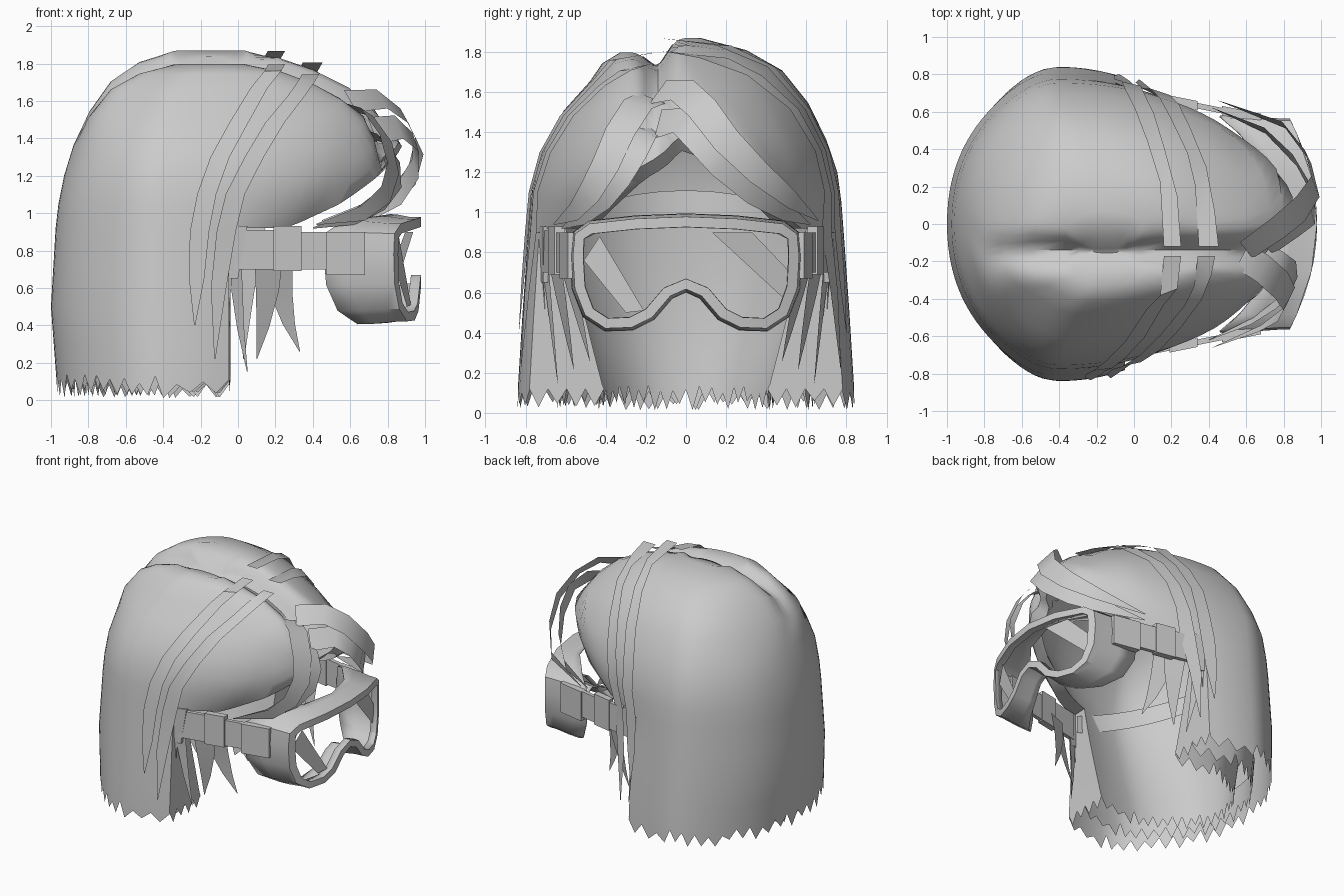
import bpy, bmesh, math, random
from mathutils import Vector

if "Cube" in bpy.data.objects:
    bpy.data.objects.remove(bpy.data.objects["Cube"])

random.seed(4)
grey = bpy.data.materials.new("grey")
grey.diffuse_color = (0.6, 0.6, 0.6, 1)
grey.use_nodes = True
grey.node_tree.nodes["Principled BSDF"].inputs["Base Color"].default_value = grey.diffuse_color


def finish(name, bm, smooth=None, thick=0):
    bmesh.ops.recalc_face_normals(bm, faces=bm.faces)
    me = bpy.data.meshes.new(name)
    bm.to_mesh(me)
    bm.free()
    ob = bpy.data.objects.new(name, me)
    bpy.context.collection.objects.link(ob)
    me.materials.append(grey)
    if thick:
        m = ob.modifiers.new("thickness", 'SOLIDIFY')
        m.thickness, m.offset = thick, 0
    if smooth:
        bpy.ops.object.select_all(action='DESELECT')
        ob.select_set(True)
        bpy.context.view_layer.objects.active = ob
        bpy.ops.object.shade_smooth_by_angle(angle=math.radians(smooth))
    return ob


# Head sections: height, back x, front x, half width, x of widest point
ROWS = [(1.88, -.22, -.08, .015, -.15), (1.875, -.29, 0, .07, -.16), (1.86, -.37, .10, .20, -.18),
        (1.80, -.54, .34, .36, -.25), (1.70, -.69, .54, .48, -.3), (1.54, -.80, .72, .61, -.35),
        (1.36, -.88, .83, .70, -.38), (1.20, -.93, .83, .755, -.4), (1.05, -.96, .74, .775, -.4),
        (.92, -.975, .56, .785, -.4), (.5, -1.0, .56, .815, -.4), (.1, -.97, .56, .84, -.4), (0, -.965, .56, .84, -.4)]
CAP = 10


def section(z):
    for a, b in zip(ROWS, ROWS[1:]):
        if z >= b[0]:
            t = (a[0] - z) / (a[0] - b[0])
            return [p + (q - p) * t for p, q in zip(a, b)][1:]
    return ROWS[-1][1:]


def clamp(v):
    return min(1, max(0, v))


def groove(x, y, z):
    """Lower the left lobe and press in the parting."""
    if z <= 1.2:
        return Vector((x, y, z))
    side = 1 / (1 + math.exp(min(50, (y + .13) / .03)))
    dip = math.exp(-((y + .14) / .07) ** 2)
    fade = clamp((x + .95) / .5)
    k = 1.015 - .11 * side * (.4 + .6 * fade) - .16 * dip * fade
    if x > .3:
        x += (.05 * (1 - side) - .1 * dip) * clamp((x - .3) / .3) * clamp((z - 1.2) / .15)
    return Vector((x, y, 1.2 + (z - 1.2) * k))


def surface(a, z):
    b, f, w, c = section(z)
    co, si = math.cos(a), math.sin(a)
    r = f - c if co > 0 else c - b
    top = clamp((z - 1.75) / .12)
    shift = clamp((z - 1.34) / .22) * (abs(co) ** 4 * (1 - top) + top)
    if co < 0:
        w *= 1 - .05 * math.sin(2 * a) ** 2
    y = w * math.copysign(abs(si) ** (1 - .5 * top), si)
    return groove(c + r * co, y - .14 * shift, z)


def inside(p, z):
    sy = .52 + .3 * clamp((z - .1) / .8)
    sx = .92 if p.x > 0 else .84
    return Vector((p.x * sx, p.y * sy, p.z if p.z < .92 else .92 + (p.z - .92) * .84))


# Hair shell: cap with an arched hairline, then a long curtain round the back
N = 84
bm = bmesh.new()
cols = []
for i in range(N):
    a = 2 * math.pi * i / N
    s = abs(math.sin(a))
    end = .92 + (.46 * max(0, 1 - (s / .72) ** 1.3) if math.cos(a) > 0 else 0)
    zs = [1.88 - (1.88 - r[0]) * (1.88 - end) / .96 for r in ROWS[:CAP]]
    back = math.cos(a) <= .37
    if back:
        zs += [.7, .5, .3, .14]
        zs.append(random.uniform(.01, .06) if i % 2 else random.uniform(.08, .14))
    pts = [surface(a, z) for z in zs]
    cols.append((back, [bm.verts.new(p) for p in pts],
                 [bm.verts.new(inside(p, z)) for p, z in zip(pts, zs)]))
mid = bmesh.new()
for i in range(N):
    (b0, o0, n0), (b1, o1, n1) = cols[i], cols[(i + 1) % N]
    rows = len(o0) if b0 and b1 else CAP
    for A, B in ((o0, o1), (n0, n1)):
        for k in range(rows - 1):
            bm.faces.new((A[k], A[k + 1], B[k + 1], B[k]))
    if rows == CAP:
        bm.faces.new((o0[CAP - 1], n0[CAP - 1], n1[CAP - 1], o1[CAP - 1]))
    else:
        # middle layer of the hem
        q = [mid.verts.new(o[k].co.lerp(n[k].co, .5)) for o, n, k in
             ((o0, n0, -3), (o0, n0, -1), (o1, n1, -1), (o1, n1, -3))]
        mid.faces.new(q)
    # front faces of the curtain, with a ragged hem
    if b0 != b1:
        o, n = (o0, n0) if b0 else (o1, n1)
        M = 8
        strip = [[bm.verts.new(p.co.lerp(q.co, j / M)) for p, q in zip(o[CAP - 1:], n[CAP - 1:])]
                 for j in range(M + 1)]
        for j, c in enumerate(strip):
            c[-1].co.z = random.uniform(.02, .06) if j % 2 else .12
        for c, d in zip(strip, strip[1:]):
            for k in range(len(c) - 1):
                bm.faces.new((c[k], c[k + 1], d[k + 1], d[k]))
for k in (1, 2):
    bm.faces.new([c[k][0] for c in cols])
finish("hair_shell", bm, 50)
bmesh.ops.remove_doubles(mid, verts=mid.verts, dist=.001)
finish("hem_middle_layer", mid, 50)


def ribbon(name, pairs):
    bm = bmesh.new()
    v = [[bm.verts.new(p) for p in pr] for pr in pairs]
    for p, q in zip(v, v[1:]):
        bm.faces.new((p[0], p[1], q[1], q[0]))
    finish(name, bm, 40)


def on_head(x, z, side):
    """Point on the hair at the given x and section height, lifted outward."""
    b, f, w, c = section(z)
    co = max(-.95, min(.95, (x - c) / (f - c if x > c else c - b)))
    a = side * math.acos(co)
    p = surface(a, z)
    n = (surface(a + .02, z) - surface(a - .02, z)).cross(surface(a, z - .02) - surface(a, z + .02))
    n.normalize()
    if n.y * side < 0:
        n = -n
    return p + n * .025


# Flat strands lying over each side of the head
OVER = {"rear": [(.18, 1.80), (.11, 1.7), (0, 1.5), (-.1, 1.3), (-.17, 1.1), (-.21, .9), (-.225, .65), (-.235, .4)],
        "middle": [(.36, 1.74), (.31, 1.66), (.19, 1.5), (.08, 1.3), (-.02, 1.1), (-.07, .9), (-.11, .6), (-.13, .22)]}
for side, tag in ((-1, "left"), (1, "right")):
    for key, path in OVER.items():
        prs = []
        for i, (x, z) in enumerate(path):
            h = (.045, .045, .05, .05, .05, .05, .04, .003)[i]
            x += .15 * clamp((1.7 - z) / .6) if side > 0 else 0
            prs.append([on_head(x - h, z, side), on_head(x + h, z, side)])
        # tuck the root into the parting
        root = [Vector((p.x + .02, -.17 if side < 0 else -.12, p.z + .035)) for p in prs[0]]
        ribbon(f"{key}_strand_{tag}", [root] + prs)
    # Loose pointed locks hanging beside the face
    for n, (x0, x1, y0, z0, xt, yt, zt) in enumerate([
            (-.06, .02, .72, .92, .05, .64, .15), (.09, .24, .66, .78, .10, .56, .22),
            (.14, .29, .60, .75, .33, .48, .26), (-.1, -.02, .74, .9, -.06, .7, .4)]):
        pr = []
        for t in (0, .35, .7, 1):
            mx, hw = (x0 + x1) / 2, (x1 - x0) / 2 * (1 - t ** 1.5) + .002
            x, y, z = mx + (xt - mx) * t * t, side * (y0 + (yt - y0) * t), z0 + (zt - z0) * t
            pr.append([(x - hw, y + side * hw * .4, z), (x + hw, y - side * hw * .4, z)])
        ribbon(f"loose_lock_{tag}_{n}", pr)

# Fringe strands sweeping round the forehead
FRINGE = {"right_outer": [(.60, -.14, 1.60), (.77, -.02, 1.61), (.89, .08, 1.52), (.97, .2, 1.36), (.93, .36, 1.2), (.8, .53, 1.06), (.45, .66, .96)],
          "right_inner": [(.72, -.14, 1.44), (.86, -.02, 1.46), (.95, .06, 1.38), (.95, .18, 1.24), (.86, .34, 1.1), (.7, .5, 1.0), (.42, .62, .94)],
          "left_outer": [(.58, -.17, 1.57), (.69, -.24, 1.54), (.79, -.33, 1.4), (.83, -.4, 1.24), (.79, -.48, 1.1), (.67, -.56, 1.0), (.42, -.66, .94)],
          "left_inner": [(.68, -.17, 1.42), (.77, -.22, 1.4), (.84, -.27, 1.3), (.85, -.34, 1.18), (.77, -.42, 1.07), (.63, -.52, .98), (.4, -.62, .92)]}
for key, path in FRINGE.items():
    P = [Vector(p) for p in path]
    pairs = []
    for i, p in enumerate(P):
        t = P[min(i + 1, 6)] - P[max(i - 1, 0)]
        d = t.cross(p - Vector((-.1, 0, 1.1))).normalized()
        h = (.08, .08, .08, .075, .065, .045, .003)[i]
        pairs.append([p - d * h, p + d * h])
    ribbon(f"fringe_{key}", pairs)

# Goggle frame: curved front rim with a soft skirt running back
HALF = [(0, .62), (.08, .585), (.17, .48), (.27, .43), (.4, .425), (.5, .49), (.55, .62),
        (.56, .78), (.55, .89), (.48, .94), (.25, .965), (0, .975)]
OUT = HALF + [(-y, z) for y, z in HALF[-2:0:-1]]


def front_x(y):
    return .975 - .14 * (y / .55) ** 2


def inset(d):
    res = []
    for i, p in enumerate(OUT):
        a, b = Vector(OUT[i - 1]), Vector(OUT[(i + 1) % len(OUT)])
        t = (b - a).normalized()
        res.append(Vector(p) + Vector((-t.y, t.x)) * d)
    return res


bm = bmesh.new()
rings = []
for d, dx, flare in ((.045, -.05, 0), (.045, 0, 0), (0, 0, 0), (0, -.06, 0), (-.012, -.12, .5), (-.015, -.16, 1)):
    rings.append([bm.verts.new((front_x(p.x) + dx - flare * .2 * (p.x / .57) ** 2, p.x, p.y)) for p in inset(d)])
for A, B in zip(rings, rings[1:]):
    for i in range(len(A)):
        j = (i + 1) % len(A)
        bm.faces.new((A[i], A[j], B[j], B[i]))
finish("goggle_frame", bm, 35, .01)

# Diagonal glints across the lens opening
for n, quad in enumerate([[(-.51, .76), (-.43, .88), (-.21, .51), (-.30, .50)],
                          [(.13, .9), (.33, .9), (.52, .70), (.51, .55)]]):
    bm = bmesh.new()
    bm.faces.new([bm.verts.new((front_x(y) - .03, y, z)) for y, z in quad])
    finish(f"lens_glint_{n}", bm)

# Strap pieces and buckles along each side
for side, tag in ((-1, "left"), (1, "right")):
    for name, x0, x1, z0, z1, th, lean in (
            ("strap_tail", -.1, 0, .65, .93, .012, .05), ("strap_rear", -.02, .2, .70, .91, .015, 0),
            ("buckle", .19, .34, .69, .93, .025, 0), ("strap_front", .34, .48, .70, .90, .015, 0),
            ("strap_mount", .47, .68, .67, .90, .025, 0)):
        bm = bmesh.new()
        bmesh.ops.create_cube(bm, size=1)
        for v in bm.verts:
            x = x0 if v.co.x < 0 else x1
            y = side * (.70 - .2 * x + v.co.y * 2 * th)
            v.co = (x + lean * (v.co.z + .5), y, (z0 if v.co.z < 0 else z1))
        finish(f"{name}_{tag}", bm)

# Strap running round behind the head, against the inner hair
pairs = []
for i in range(17):
    a = math.pi * (.5 + i / 16)
    x, y, z = .72 * math.cos(a), .63 * math.sin(a), .79 - .25 * math.cos(a)
    pairs.append([(x, y, z - .07), (x, y, z + .07)])
ribbon("strap_back", pairs)
